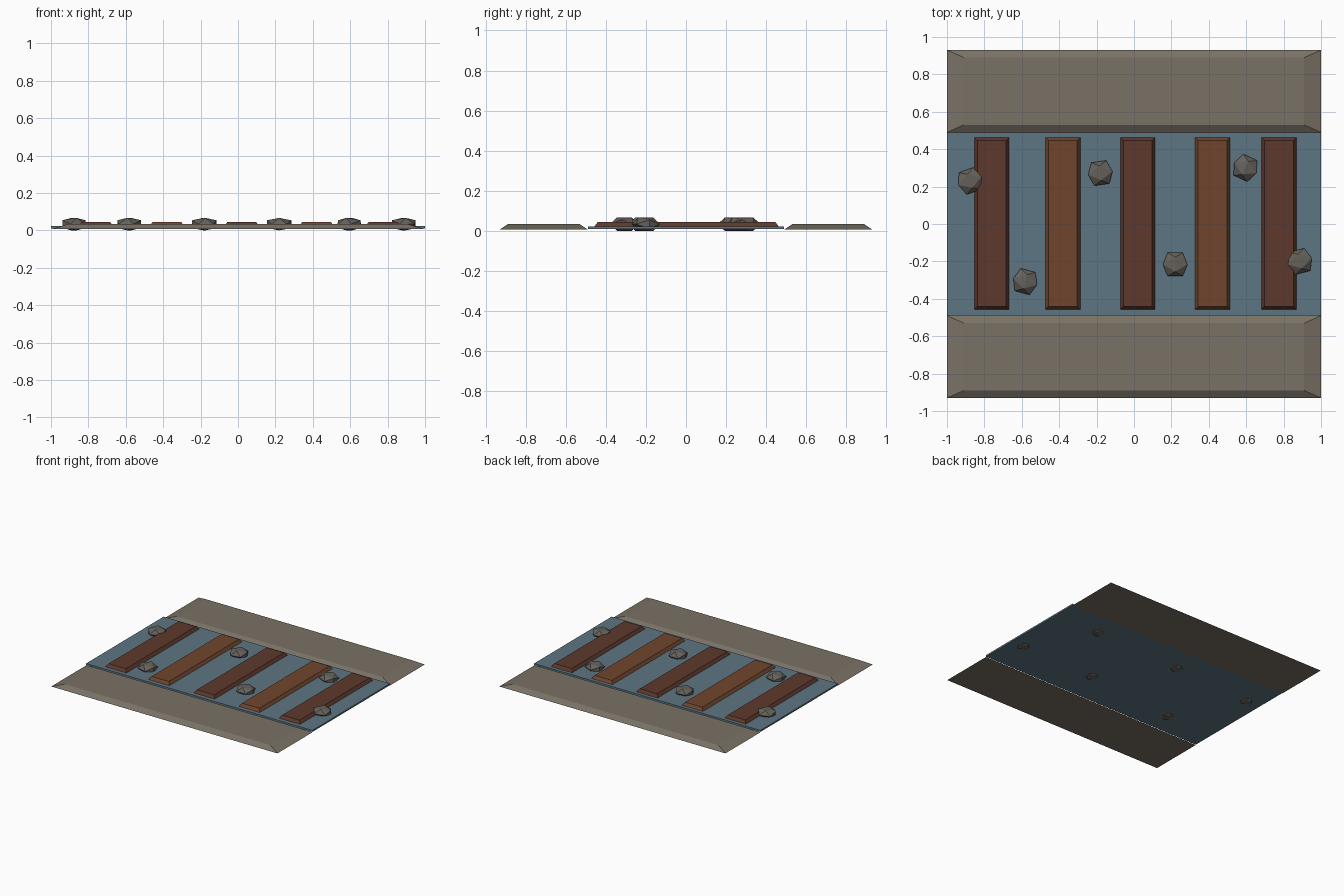
import bpy, bmesh, math
from mathutils import Matrix

if "Cube" in bpy.data.objects:
    bpy.data.objects.remove(bpy.data.objects["Cube"])


def material(name, rgb):
    m = bpy.data.materials.new(name)
    m.diffuse_color = (*rgb, 1)
    m.use_nodes = True
    m.node_tree.nodes["Principled BSDF"].inputs["Base Color"].default_value = m.diffuse_color
    return m


EARTH = material("earth", (0.19, 0.165, 0.13))
WATER = material("water", (0.11, 0.18, 0.23))
DARK_WOOD = material("dark_wood", (0.11, 0.04, 0.025))
LIGHT_WOOD = material("light_wood", (0.16, 0.06, 0.027))
STONE = material("stone", (0.13, 0.12, 0.105))


def finish(bm, name, mat):
    bmesh.ops.recalc_face_normals(bm, faces=bm.faces)
    me = bpy.data.meshes.new(name)
    bm.to_mesh(me)
    bm.free()
    me.materials.append(mat)
    ob = bpy.data.objects.new(name, me)
    bpy.context.collection.objects.link(ob)
    return ob


def slab(name, mat, center, size, z0, z1, inset=(0, 0)):
    """Box from z0 to z1 whose top face is drawn in by inset."""
    bm = bmesh.new()
    bmesh.ops.create_cube(bm, size=2)
    for v in bm.verts:
        top = v.co.z > 0
        for i in range(2):
            half = size[i] / 2 - (inset[i] if top else 0)
            v.co[i] = center[i] + math.copysign(half, v.co[i])
        v.co.z = z1 if top else z0
    return finish(bm, name, mat)


def rock(name, x, y, turn):
    """Flattened icosahedron resting on an edge."""
    g = (1 + 5 ** 0.5) / 2
    bm = bmesh.new()
    for a in (-1, 1):
        for b in (-g, g):
            for co in ((0, a, b), (a, b, 0), (b, 0, a)):
                bm.verts.new(co)
    bmesh.ops.convex_hull(bm, input=bm.verts)
    bm.transform(Matrix.Rotation(math.radians(turn), 4, 'Z')
                 @ Matrix.Diagonal((0.0405, 0.0385, 0.0333 / g, 1)))
    ob = finish(bm, name, STONE)
    ob.location = (x, y, 0.0333)


# Banks on both sides of the stream
for side, label in ((-1, "front"), (1, "back")):
    slab(f"{label}_bank", EARTH, (0, side * 0.71), (2, 0.44), 0.006, 0.033, (0.09, 0.04))

# Water sheet
slab("water", WATER, (0, 0), (2, 0.98), 0.009, 0.022)

# Crossing planks, alternating wood tones
for i, x in enumerate((-0.76, -0.38, 0.02, 0.42, 0.775)):
    slab(f"plank_{i + 1}", LIGHT_WOOD if i % 2 else DARK_WOOD,
         (x, 0.003), (0.197, 0.93), 0.014, 0.045, (0.022, 0.022))

# Scattered stones
for i, (x, y, turn) in enumerate(((-0.877, 0.23, 20), (-0.582, -0.308, -15), (-0.18, 0.272, 8),
                                  (0.22, -0.216, 0), (0.595, 0.3, -25), (0.887, -0.2, 15))):
    rock(f"rock_{i + 1}", x, y, turn)
